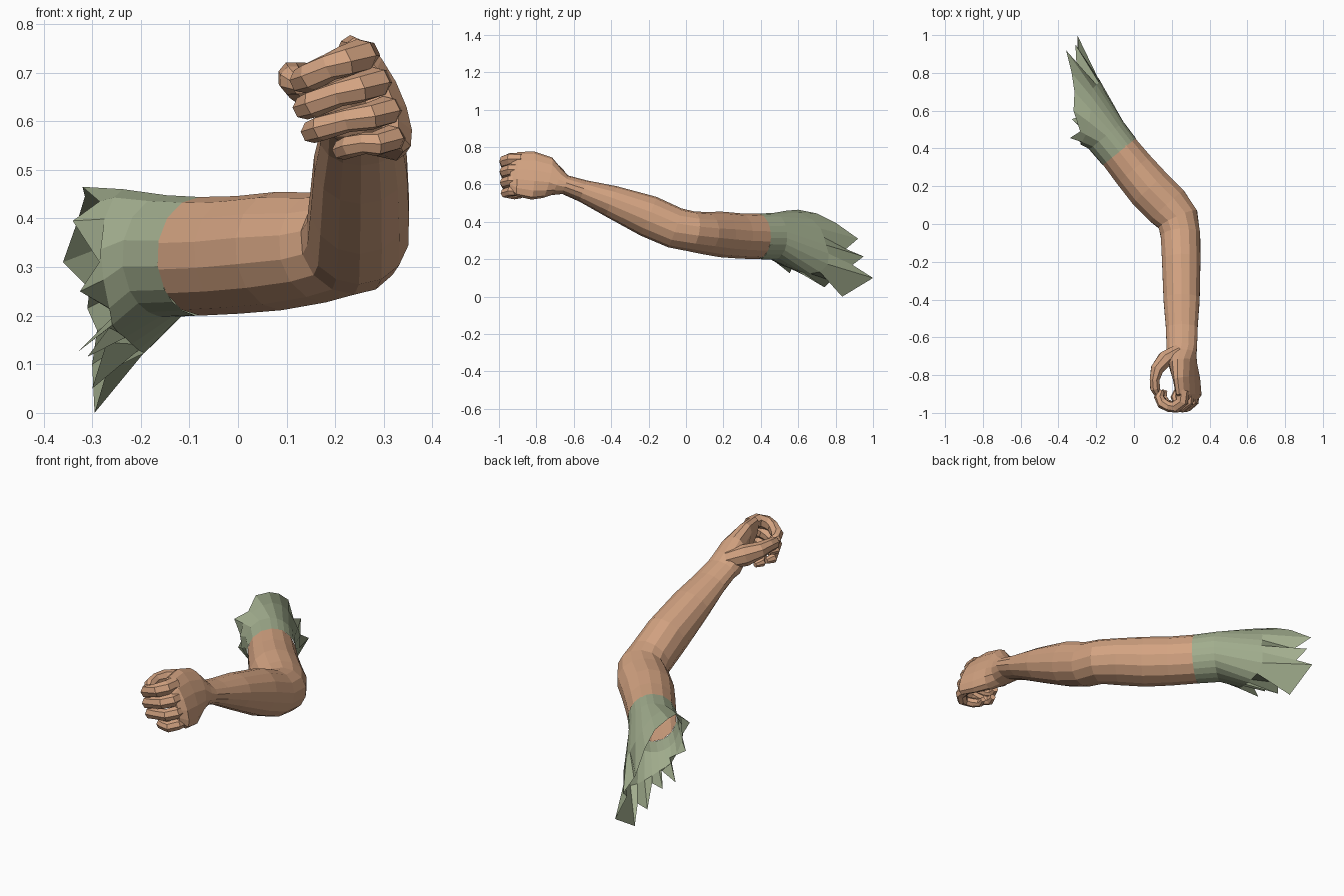
import bpy, math
from mathutils import Vector

Z = Vector((0, 0, 1))


def material(name, rgb):
    m = bpy.data.materials.new(name)
    m.diffuse_color = (*rgb, 1)
    return m


skin = material("tan skin", (0.65, 0.365, 0.22))
cloth = material("sage cloth", (0.36, 0.42, 0.27))


def loft(name, rings, mat, cap_start=False, cap_end=False):
    """Join equal-sized rings of points with quads."""
    n = len(rings[0])
    verts = [p for r in rings for p in r]
    faces = []
    for k in range(len(rings) - 1):
        a, b = k * n, (k + 1) * n
        for i in range(n):
            j = (i + 1) % n
            faces.append((a + i, b + i, b + j, a + j))
    if cap_start:
        faces.append(tuple(range(n)))
    if cap_end:
        faces.append(tuple(reversed(range(len(verts) - n, len(verts)))))
    me = bpy.data.meshes.new(name)
    me.from_pydata([tuple(v) for v in verts], [], faces)
    me.materials.append(mat)
    ob = bpy.data.objects.new(name, me)
    bpy.context.collection.objects.link(ob)
    return ob


def path_rings(path, n):
    """Elliptical rings along a path of (x, y, z, half width, half height, shear)."""
    pts = [Vector(p[:3]) for p in path]
    rings = []
    for k, p in enumerate(path):
        t = (pts[min(k + 1, len(pts) - 1)] - pts[max(k - 1, 0)]).normalized()
        side = t.cross(Z).normalized()
        up = side.cross(t)
        shear = p[5] if len(p) > 5 else 0
        ring = []
        for i in range(n):
            a = math.tau * (i + 0.5) / n
            w = p[3] * math.cos(a) + shear * p[4] * math.sin(a)
            ring.append(pts[k] + side * w + up * (p[4] * math.sin(a)))
        rings.append(ring)
    return rings


# Palm, wrist, forearm, elbow and upper arm as one skin tube
arm_path = [
    (0.285, -0.935, 0.655, 0.030, 0.085, -0.42),
    (0.290, -0.905, 0.655, 0.047, 0.118, -0.42),
    (0.278, -0.82, 0.648, 0.055, 0.130, -0.35),
    (0.258, -0.74, 0.636, 0.072, 0.112, -0.20),
    (0.252, -0.69, 0.612, 0.080, 0.074, -0.05),
    (0.253, -0.645, 0.598, 0.083, 0.052),
    (0.253, -0.55, 0.565, 0.086, 0.060),
    (0.252, -0.40, 0.510, 0.098, 0.086),
    (0.250, -0.20, 0.430, 0.104, 0.112),
    (0.246, -0.06, 0.368, 0.107, 0.110),
    (0.232, 0.025, 0.350, 0.114, 0.108),
    (0.175, 0.095, 0.340, 0.124, 0.113),
    (0.085, 0.185, 0.333, 0.124, 0.122),
    (0.000, 0.285, 0.325, 0.118, 0.121),
    (-0.080, 0.385, 0.322, 0.113, 0.122),
]
loft("arm", path_rings(arm_path, 14), skin, cap_start=True)

# Four curled fingers: knuckle x, z, then curl x, z, and thickness
fingers = {
    "index": (0.255, 0.735, 0.140, 0.688, 0.033),
    "middle": (0.285, 0.680, 0.145, 0.632, 0.031),
    "ring": (0.308, 0.622, 0.160, 0.582, 0.029),
    "little": (0.318, 0.565, 0.222, 0.545, 0.026),
}
for label, (kx, kz, cx, cz, r) in fingers.items():
    mx, mz = (kx + cx) / 2, (kz + cz) / 2
    path = [
        (kx + 0.005, -0.88, kz, r, r),
        (kx - 0.002, -0.94, kz, r * 1.05, r * 1.05),
        (kx - 0.035, -0.968, kz - 0.012, r, r),
        (mx - 0.01, -0.968, mz, r * 0.85, r * 0.88),
        (cx + 0.01, -0.950, cz + 0.004, r * 0.9, r * 0.92),
        (cx - 0.008, -0.915, cz - 0.004, r * 0.8, r * 0.82),
        (cx + 0.004, -0.880, cz - 0.006, r * 0.5, r * 0.5),
    ]
    loft(label + "_finger", path_rings(path, 7), skin, True, True)

# Thumb bowing out and closing on the index finger
thumb_path = [
    (0.235, -0.675, 0.640, 0.040, 0.045),
    (0.165, -0.715, 0.668, 0.045, 0.052),
    (0.122, -0.770, 0.684, 0.037, 0.040),
    (0.109, -0.825, 0.690, 0.028, 0.033),
    (0.112, -0.870, 0.684, 0.028, 0.032),
    (0.128, -0.910, 0.672, 0.016, 0.018),
]
loft("thumb", path_rings(thumb_path, 8), skin, True, True)

# Torn sleeve: round at the cuff, ragged tips and notches at the shoulder
tear = [
    (-0.32, 0.60, 0.465), (-0.315, 0.70, 0.445), (-0.33, 0.80, 0.395),
    (-0.36, 0.92, 0.31), (-0.305, 0.855, 0.255), (-0.31, 0.95, 0.215),
    (-0.29, 0.89, 0.17), (-0.30, 1.00, 0.10), (-0.295, 0.835, 0.0),
    (-0.27, 0.775, 0.085), (-0.30, 0.74, 0.05), (-0.27, 0.66, 0.145),
    (-0.31, 0.63, 0.115), (-0.265, 0.575, 0.175), (-0.33, 0.555, 0.125),
    (-0.25, 0.49, 0.205), (-0.325, 0.465, 0.25), (-0.285, 0.44, 0.31),
    (-0.34, 0.455, 0.395), (-0.285, 0.49, 0.435),
]
tear = [Vector(p) for p in tear]
n = len(tear)
along = Vector((-0.63, 0.777, 0))
out = along.cross(Z)
cuff_centre = Vector((-0.078, 0.382, 0.322))
cuff, shoulder, flare = [], [], []
for i, tip in enumerate(tear):
    a = math.radians(15.7 * i if i <= 15 else 235.5 + 24.9 * (i - 15))
    radial = out * (0.114 * math.sin(a)) + Z * (0.122 * math.cos(a))
    cuff.append(cuff_centre + radial)
    shoulder.append(cuff_centre + along * 0.11 + radial * 1.03)
    smooth = (tear[i - 1] + 2 * tip + tear[(i + 1) % n]) / 4
    flare.append(shoulder[-1].lerp(smooth, 0.55) + radial * 0.08)
loft("torn_sleeve", [r[::-1] for r in (cuff, shoulder, flare, tear)], cloth)
